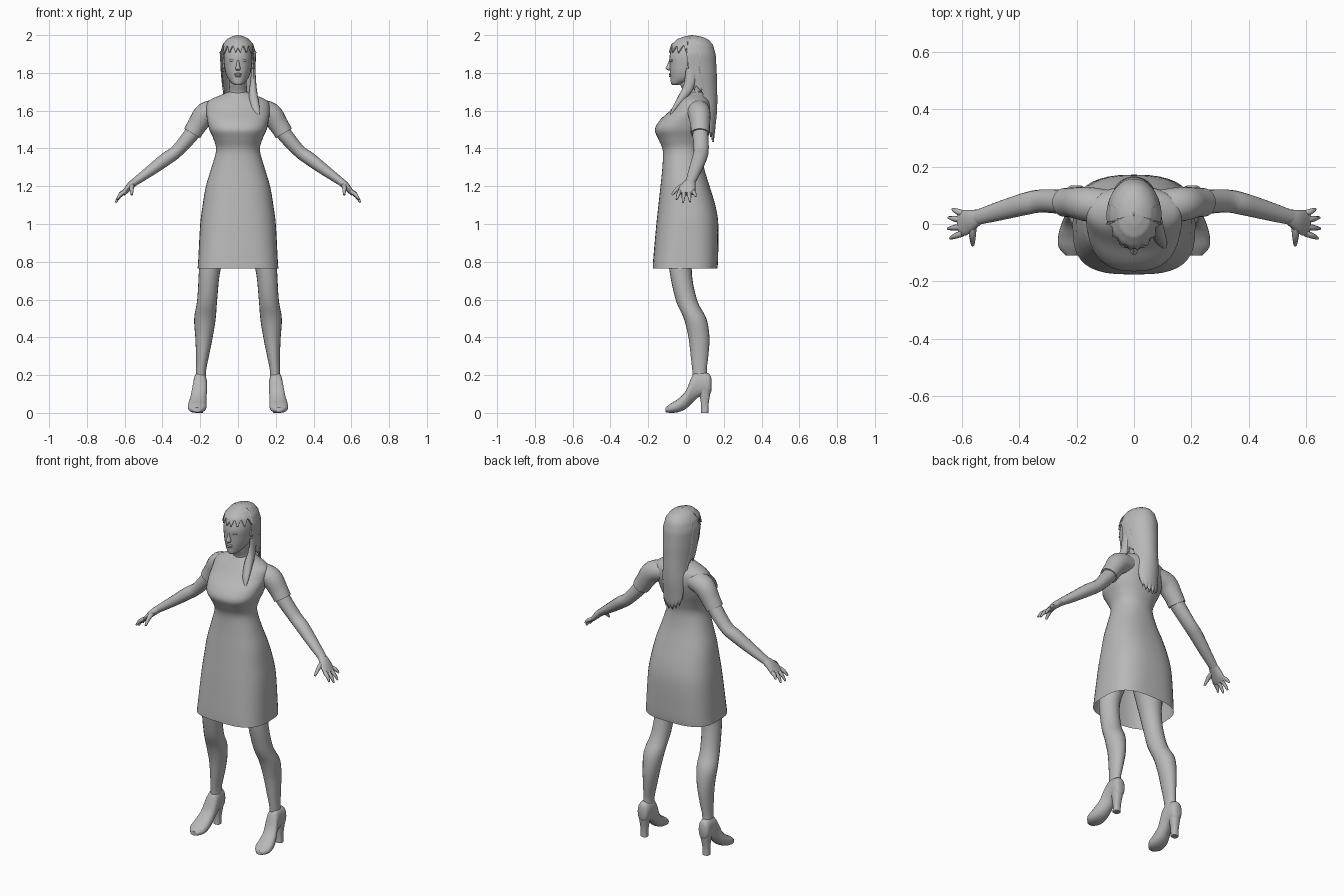
import bpy, bmesh, math
from mathutils import Vector

grey = bpy.data.materials.new("plain grey")
grey.diffuse_color = (0.48, 0.48, 0.48, 1)


def finish(name, verts, faces, mirror=False, angle=50):
    me = bpy.data.meshes.new(name)
    me.from_pydata([tuple(v) for v in verts], [], faces)
    bm = bmesh.new()
    bm.from_mesh(me)
    bmesh.ops.recalc_face_normals(bm, faces=bm.faces)
    bm.to_mesh(me)
    bm.free()
    me.shade_smooth()
    me.set_sharp_from_angle(angle=math.radians(angle))
    me.materials.append(grey)
    ob = bpy.data.objects.new(name, me)
    bpy.context.collection.objects.link(ob)
    if mirror:
        ob.modifiers.new("mirror", 'MIRROR').use_mirror_merge = False
    return ob


def smooth_rows(rows, steps=4):
    """Catmull-Rom interpolation of rows of numbers."""
    out = []
    for i in range(len(rows) - 1):
        a, b, c, d = (rows[max(i - 1, 0)], rows[i], rows[i + 1], rows[min(i + 2, len(rows) - 1)])
        for k in range(steps):
            t = k / steps
            out.append([0.5 * (2 * q + (r - p) * t + (2 * p - 5 * q + 4 * r - s) * t * t
                               + (3 * q - p - 3 * r + s) * t ** 3) for p, q, r, s in zip(a, b, c, d)])
    return out + [list(rows[-1])]


def loft(name, rings, n=24, mirror=False, open_start=False):
    """Skin rings given as (centre, u, v, superellipse power)."""
    verts, faces = [], []
    for c, u, v, p in rings:
        for k in range(n):
            a = 2 * math.pi * k / n
            f = lambda w: math.copysign(abs(w) ** (2 / p), w)
            verts.append(c + u * f(math.cos(a)) + v * f(math.sin(a)))
    m = len(rings)
    for i in range(m - 1):
        for k in range(n):
            j = (k + 1) % n
            faces.append((i * n + k, i * n + j, (i + 1) * n + j, (i + 1) * n + k))
    if not open_start:
        faces.append(tuple(range(n)))
    faces.append(tuple(range((m - 1) * n, m * n)))
    return finish(name, verts, faces, mirror)


def slices(name, rows, **kw):
    """Horizontal sections: z, centre x, half width, front y, back y, power."""
    rings = [(Vector((cx, (f + b) / 2, z)), Vector((hx, 0, 0)), Vector((0, (b - f) / 2, 0)), p)
             for z, cx, hx, f, b, p in smooth_rows(rows)]
    return loft(name, rings, **kw)


def tube(name, rows, n=16, mirror=True):
    """Limb along a path: x, y, z, radius along y, radius across."""
    rows = smooth_rows(rows)
    pts = [Vector(r[:3]) for r in rows]
    rings = []
    for i, r in enumerate(rows):
        t = (pts[min(i + 1, len(pts) - 1)] - pts[max(i - 1, 0)]).normalized()
        u = Vector((0, 1, 0))
        u = (u - t * u.dot(t)).normalized()
        rings.append((pts[i], u * r[3], t.cross(u) * r[4], 2))
    return loft(name, rings, n=n, mirror=mirror)


def blob(name, loc, size, mirror=False):
    x, y, z = loc
    a, b, c = size
    rings = []
    for i in range(1, 8):
        t = math.pi * i / 8
        rings.append((Vector((x, y, z - c * math.cos(t))), Vector((a * math.sin(t), 0, 0)),
                      Vector((0, b * math.sin(t), 0)), 2))
    return loft(name, rings, n=12, mirror=mirror)


# dress: open hem, waist, bust and shoulders
slices("dress", [
    (0.765, 0, 0.214, -0.176, 0.166, 3), (0.82, 0, 0.210, -0.173, 0.170, 2.9),
    (1.00, 0, 0.200, -0.157, 0.171, 2.6), (1.10, 0, 0.187, -0.146, 0.155, 2.5),
    (1.20, 0, 0.170, -0.135, 0.125, 2.4), (1.30, 0, 0.140, -0.125, 0.095, 2.3),
    (1.39, 0, 0.116, -0.123, 0.083, 2.2), (1.45, 0, 0.130, -0.147, 0.095, 2.3),
    (1.50, 0, 0.152, -0.165, 0.110, 2.4), (1.55, 0, 0.163, -0.138, 0.125, 2.3),
    (1.60, 0, 0.168, -0.085, 0.133, 2.2), (1.65, 0, 0.158, -0.045, 0.128, 2),
    (1.685, 0, 0.085, -0.018, 0.105, 2), (1.70, 0, 0.050, -0.008, 0.095, 2)],
    n=40, open_start=True)
tube("sleeve", [(0.10, 0.06, 1.605, 0.06, 0.055), (0.17, 0.07, 1.585, 0.06, 0.06),
                (0.215, 0.075, 1.525, 0.052, 0.052), (0.243, 0.075, 1.48, 0.050, 0.049)], n=20)

# arms and hands
tube("arm", [(0.20, 0.075, 1.54, 0.042, 0.042), (0.25, 0.077, 1.47, 0.042, 0.040),
             (0.325, 0.08, 1.385, 0.040, 0.034), (0.38, 0.07, 1.345, 0.039, 0.035),
             (0.46, 0.048, 1.285, 0.034, 0.029), (0.55, 0.022, 1.22, 0.026, 0.020)])
tube("palm", [(0.54, 0.025, 1.227, 0.026, 0.020), (0.565, 0.015, 1.207, 0.036, 0.020),
              (0.59, 0.005, 1.18, 0.045, 0.016), (0.608, 0.002, 1.16, 0.042, 0.012)])
for label, y0, tip in (("little", 0.037, (0.632, 0.052, 1.145)), ("ring", 0.014, (0.646, 0.022, 1.117)),
                       ("middle", -0.010, (0.648, -0.016, 1.114)), ("index", -0.033, (0.640, -0.050, 1.13))):
    a, b = Vector((0.598, y0, 1.172)), Vector(tip)
    mid = (a + b) / 2 + Vector((0.004, 0, 0.004))
    tube(label + "_finger", [(*a, 0.011, 0.011), (*mid, 0.010, 0.010), (*b, 0.005, 0.005)], n=8)
tube("thumb", [(0.562, 0.0, 1.208, 0.014, 0.014), (0.563, -0.040, 1.19, 0.012, 0.012),
               (0.562, -0.074, 1.155, 0.006, 0.006)], n=8)

# legs
slices("leg", [
    (0.17, 0.197, 0.028, 0.038, 0.112, 2), (0.23, 0.195, 0.027, 0.033, 0.110, 2),
    (0.30, 0.188, 0.034, 0.025, 0.118, 2), (0.40, 0.180, 0.046, 0.013, 0.124, 2),
    (0.50, 0.175, 0.057, -0.012, 0.108, 2), (0.60, 0.163, 0.053, -0.055, 0.058, 2),
    (0.77, 0.148, 0.058, -0.090, 0.030, 2), (0.95, 0.110, 0.085, -0.100, 0.070, 2)], n=20, mirror=True)

# shoes: sections from heel to toe (y, sole z, top z, centre x, half width)
shoe = [(0.134, 0.115, 0.185, 0.203, 0.018), (0.12, 0.095, 0.208, 0.202, 0.033),
        (0.07, 0.085, 0.218, 0.200, 0.036), (0.035, 0.055, 0.200, 0.202, 0.038),
        (0.0, 0.022, 0.118, 0.210, 0.043), (-0.04, 0.004, 0.076, 0.215, 0.049),
        (-0.08, 0.0, 0.050, 0.217, 0.046), (-0.109, 0.004, 0.028, 0.217, 0.022)]
loft("shoe", [(Vector((cx, y, (lo + hi) / 2)), Vector((hx, 0, 0)), Vector((0, 0, (hi - lo) / 2)), 2.3)
              for y, lo, hi, cx, hx in smooth_rows(shoe)], n=20, mirror=True)
slices("shoe_heel", [(0.0, 0.206, 0.020, 0.080, 0.118, 3), (0.05, 0.205, 0.020, 0.079, 0.120, 3),
                     (0.125, 0.203, 0.031, 0.068, 0.133, 2.5)], n=16, mirror=True)

# neck, head and face
slices("neck", [(1.66, 0, 0.062, -0.01, 0.10, 2), (1.70, 0, 0.049, -0.013, 0.085, 2),
                (1.745, 0, 0.046, -0.033, 0.08, 2), (1.80, 0, 0.048, -0.04, 0.08, 2)])
slices("head", [
    (1.737, 0, 0.018, -0.074, -0.035, 2), (1.747, 0, 0.033, -0.080, 0.0, 2),
    (1.77, 0, 0.053, -0.082, 0.06, 2), (1.80, 0, 0.066, -0.085, 0.10, 2.1),
    (1.84, 0, 0.073, -0.086, 0.12, 2.2), (1.89, 0, 0.076, -0.087, 0.13, 2.2),
    (1.94, 0, 0.065, -0.070, 0.12, 2), (1.975, 0, 0.030, -0.030, 0.08, 2)])
slices("nose", [(1.812, 0, 0.008, -0.090, -0.075, 2), (1.823, 0, 0.014, -0.108, -0.07, 2),
                (1.84, 0, 0.009, -0.100, -0.07, 2), (1.875, 0, 0.005, -0.087, -0.07, 2)], n=12)
blob("eye", (0.031, -0.073, 1.866), (0.015, 0.011, 0.007), True)
blob("upper_lip", (0, -0.083, 1.793), (0.021, 0.008, 0.006))
blob("lower_lip", (0, -0.082, 1.783), (0.017, 0.009, 0.006))
blob("ear", (0.076, 0.025, 1.85), (0.01, 0.018, 0.03), True)

# necklace
bpy.ops.mesh.primitive_torus_add(major_radius=0.055, minor_radius=0.003, major_segments=32, minor_segments=6,
                                 location=(0, 0.03, 1.69), rotation=(0.3, 0, 0))
bpy.context.object.name = "necklace"
bpy.context.object.data.materials.append(grey)

# hair: strands run from the crown down to a jagged edge that depends on direction
profile = [(2.0, 0.002, 0.028, 0.032), (1.994, 0.030, -0.005, 0.075), (1.98, 0.058, -0.045, 0.115),
           (1.95, 0.082, -0.078, 0.142), (1.90, 0.096, -0.095, 0.157), (1.80, 0.091, -0.082, 0.163),
           (1.74, 0.085, -0.060, 0.163), (1.68, 0.078, -0.020, 0.166), (1.60, 0.075, 0.030, 0.165),
           (1.42, 0.058, 0.095, 0.146)]


def hair_point(z, t):
    for p, q in zip(profile, profile[1:]):
        if z >= q[0]:
            break
    f = (p[0] - z) / (p[0] - q[0])
    hx, front, back = (p[i] + (q[i] - p[i]) * f for i in (1, 2, 3))
    return hx * math.sin(t), (front + back) / 2 + (back - front) / 2 * math.cos(t), z


def hair_end(t):
    a = abs(t)
    saw = abs((a / 0.4) % 1 - 0.5) * 2
    if a > 1.8:
        return 1.905 + 0.045 * saw
    if a > 1.3:
        return 1.70 + 0.03 * saw
    return 1.43 + 0.03 * saw + 0.05 * (a / 1.3) ** 2


cols, levels = 120, 24
verts, faces = [], []
for i in range(cols):
    t = -math.pi + 2 * math.pi * i / cols
    for k in range(levels + 1):
        verts.append(hair_point(2 - (2 - hair_end(t)) * (k / levels) ** 1.7, t))
for i in range(cols):
    a, b = i * (levels + 1), ((i + 1) % cols) * (levels + 1)
    faces += [(a + k, b + k, b + k + 1, a + k + 1) for k in range(levels)]
hair = finish("hair", verts, faces, angle=60)
thick = hair.modifiers.new("thickness", 'SOLIDIFY')
thick.thickness, thick.offset = 0.008, -1

# lock of hair falling over one shoulder
tube("hair_lock", [(0.082, 0.03, 1.82, 0.03, 0.010), (0.080, 0.015, 1.73, 0.028, 0.018),
                   (0.082, -0.02, 1.67, 0.022, 0.024), (0.095, -0.062, 1.61, 0.012, 0.020),
                   (0.108, -0.085, 1.57, 0.004, 0.005)], n=12, mirror=False)
